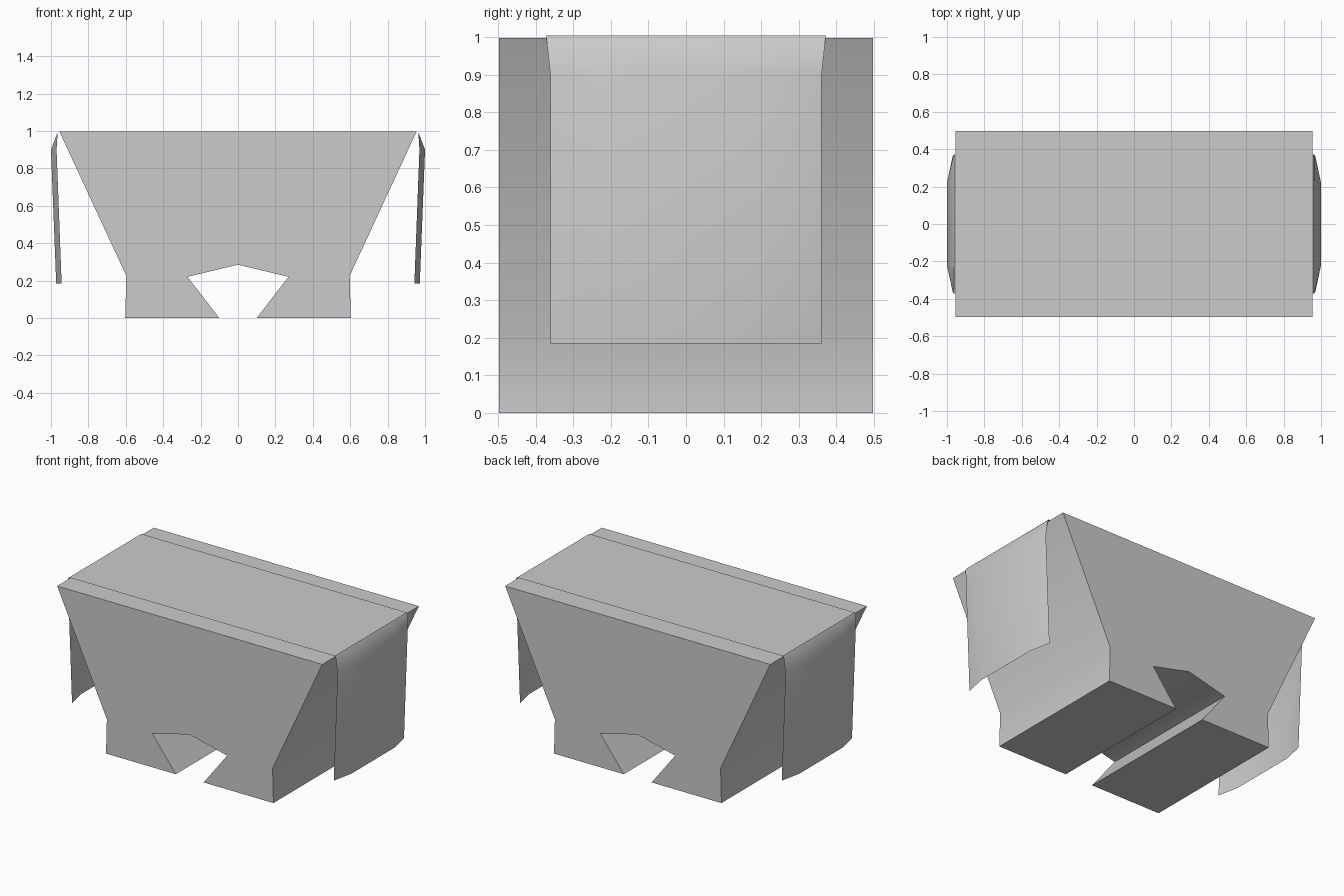
import bpy, bmesh

if "Cube" in bpy.data.objects:
    bpy.data.objects.remove(bpy.data.objects["Cube"])


def finish(name, bm, angle):
    mesh = bpy.data.meshes.new(name)
    bm.to_mesh(mesh)
    bm.free()
    obj = bpy.data.objects.new(name, mesh)
    bpy.context.collection.objects.link(obj)
    bpy.ops.object.select_all(action='DESELECT')
    obj.select_set(True)
    bpy.context.view_layer.objects.active = obj
    bpy.ops.object.shade_smooth_by_angle(angle=angle)
    return obj


# Body: symmetric profile (x, z) with flared sides and a notch, extruded along y
half = [(0.10, 0), (0.603, 0), (0.597, 0.225), (0.955, 0.997)]
right = [(0, 0.285), (0.27, 0.22)] + half
left = [(-x, z) for x, z in reversed(right[1:])]
bm = bmesh.new()
face = bm.faces.new([bm.verts.new((x, -0.497, z)) for x, z in right + left])
ext = bmesh.ops.extrude_face_region(bm, geom=[face], use_keep_orig=True)
moved = [g for g in ext['geom'] if isinstance(g, bmesh.types.BMVert)]
bmesh.ops.translate(bm, verts=moved, vec=(0, 0.994, 0))
bmesh.ops.recalc_face_normals(bm, faces=bm.faces)
finish("body", bm, 0.55)

# Draped cover: rows of (edge x, middle x, z, half width) from top down the right side
rows = [(0.957, 0.957, 1.004, 0.372), (0.964, 0.964, 0.994, 0.371),
        (0.970, 1.000, 0.90, 0.361), (0.943, 0.972, 0.185, 0.361)]
strip = [(-1, r) for r in reversed(rows)] + [(1, r) for r in rows]
bm = bmesh.new()
grid = []
for side, (edge, mid, z, w) in strip:
    pts = [(edge, -w), (mid, -0.22), (mid, 0.22), (edge, w)]
    grid.append([bm.verts.new((side * x, y, z)) for x, y in pts])
for a, b in zip(grid, grid[1:]):
    for j in range(3):
        bm.faces.new((a[j], b[j], b[j + 1], a[j + 1]))
finish("draped_cover", bm, 0.55)
